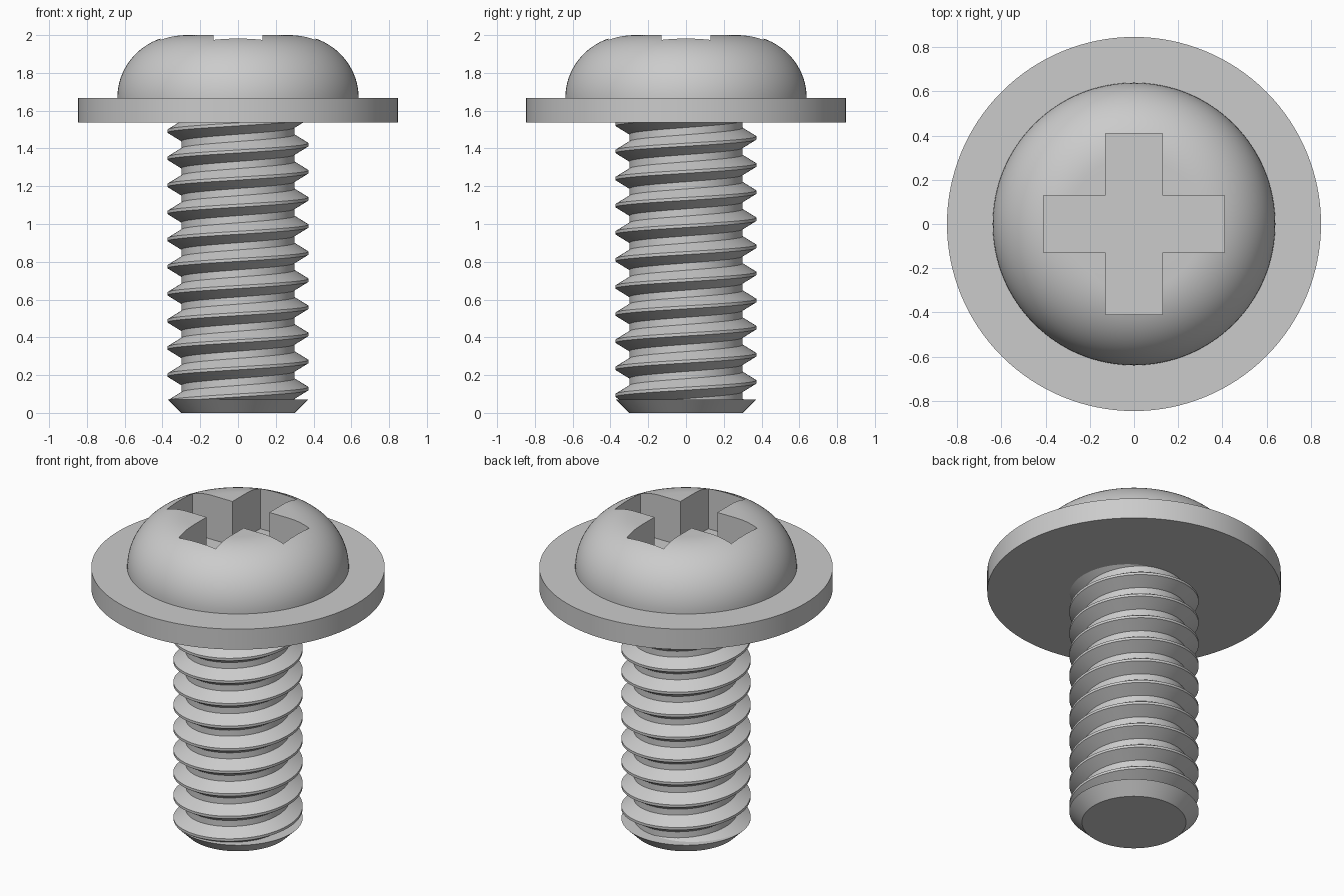
import bpy, bmesh, math
from mathutils import Vector

if "Cube" in bpy.data.objects:
    bpy.data.objects.remove(bpy.data.objects["Cube"])

steel = bpy.data.materials.new("steel grey")
steel.diffuse_color = (0.6, 0.6, 0.6, 1)
steel.use_nodes = True
steel.node_tree.nodes["Principled BSDF"].inputs["Base Color"].default_value = steel.diffuse_color


def finish(name, bm, angle=30):
    """Turn a bmesh into a shaded object."""
    bmesh.ops.recalc_face_normals(bm, faces=bm.faces)
    me = bpy.data.meshes.new(name)
    bm.to_mesh(me)
    bm.free()
    ob = bpy.data.objects.new(name, me)
    bpy.context.collection.objects.link(ob)
    me.materials.append(steel)
    smooth(ob, angle)
    return ob


def smooth(ob, angle=30):
    bpy.ops.object.select_all(action='DESELECT')
    ob.select_set(True)
    bpy.context.view_layer.objects.active = ob
    bpy.ops.object.shade_smooth_by_angle(angle=math.radians(angle))


def lathe(name, profile, n=96):
    """Closed solid of revolution from (radius, z) points, bottom to top."""
    bm = bmesh.new()
    rings = [[bm.verts.new((r * math.cos(math.tau * i / n), r * math.sin(math.tau * i / n), z))
              for i in range(n)] for r, z in profile]
    for a, b in zip(rings, rings[1:]):
        for i in range(n):
            j = (i + 1) % n
            bm.faces.new((a[i], a[j], b[j], b[i]))
    bm.faces.new(rings[0][::-1])
    bm.faces.new(rings[-1])
    return finish(name, bm)


ROOT, CREST, PITCH = 0.30, 0.373, 0.1435
TIP, SEAT, RIM, TOP = 0.072, 1.537, 1.667, 2.0

# Chamfered tip, shank core and washer flange
lathe("tip", [(ROOT, 0), (CREST, TIP)])
lathe("shank_core", [(ROOT, TIP - 0.02), (ROOT, SEAT + 0.02)])
lathe("washer", [(0.846, SEAT), (0.846, RIM)], 128)

# Right-handed thread: ridge swept along a helix, trimmed at tip and washer
bm = bmesh.new()
ridge = [(ROOT - 0.002, -0.054), (CREST, -0.008), (CREST, 0.008), (ROOT - 0.002, 0.054)]
steps = 72
prev = None
for k in range(-steps, 11 * steps):
    a = math.tau * k / steps
    z0 = 0.272 - PITCH + PITCH * k / steps   # crest height on the +x side is 0.272
    row = [bm.verts.new((r * math.cos(a), r * math.sin(a), z0 + dz)) for r, dz in ridge]
    if prev:
        for i in range(3):
            bm.faces.new((prev[i], row[i], row[i + 1], prev[i + 1]))
    prev = row
for z, up in ((TIP, -1), (SEAT + 0.01, 1)):
    bmesh.ops.bisect_plane(bm, geom=bm.verts[:] + bm.edges[:] + bm.faces[:],
                           plane_co=(0, 0, z), plane_no=(0, 0, up), clear_outer=True)
finish("thread", bm)

# Pan head: rounded edge with a flat top
R, FLAT, N = 0.639, 0.30, 20
arc = [math.pi / 2 * i / N for i in range(N + 1)]
head = lathe("head", [(R, RIM - 0.02)] +
             [(FLAT + (R - FLAT) * math.cos(t), RIM + (TOP - RIM) * math.sin(t)) for t in arc], 128)

# Cross recess cut into the head
W, L, DEPTH = 0.13, 0.41, 0.28
bm = bmesh.new()
outline = []
for q in range(4):
    c, s = round(math.cos(q * math.pi / 2)), round(math.sin(q * math.pi / 2))
    outline += [(x * c - y * s, x * s + y * c) for x, y in ((L, -W), (L, W), (W, W))]
base = bm.faces.new([bm.verts.new((x, y, TOP - DEPTH)) for x, y in outline])
ext = bmesh.ops.extrude_face_region(bm, geom=[base])
bmesh.ops.translate(bm, vec=Vector((0, 0, DEPTH + 0.2)),
                    verts=[v for v in ext["geom"] if isinstance(v, bmesh.types.BMVert)])
cutter = finish("recess_cutter", bm)
cutter.hide_render = True
cut = head.modifiers.new("recess", 'BOOLEAN')
cut.operation, cut.solver, cut.object = 'DIFFERENCE', 'EXACT', cutter
bpy.context.view_layer.objects.active = head
bpy.ops.object.modifier_apply(modifier=cut.name)
bpy.data.objects.remove(cutter)
smooth(head)
